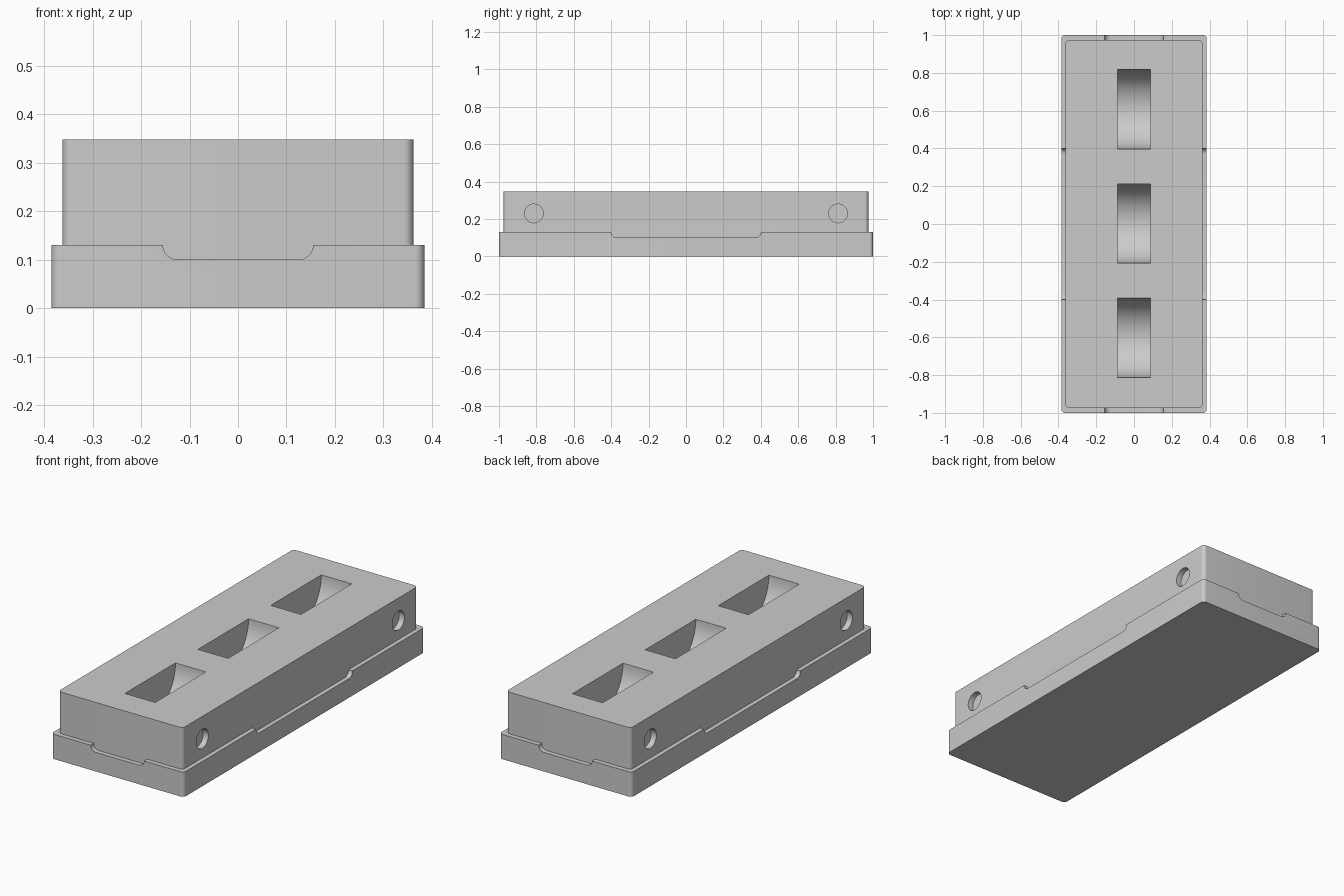
import bpy, bmesh
from math import pi, sin, cos
from mathutils import Matrix

if "Cube" in bpy.data.objects:
    bpy.data.objects.remove(bpy.data.objects["Cube"])

grey = bpy.data.materials.new("plain grey")
grey.use_nodes = True
colour = (0.6, 0.6, 0.6, 1)
grey.diffuse_color = colour
grey.node_tree.nodes["Principled BSDF"].inputs["Base Color"].default_value = colour

BASE_TOP, TOP = 0.13, 0.348
BODY_X = 0.362


def add_object(name, bm):
    bmesh.ops.recalc_face_normals(bm, faces=bm.faces)
    mesh = bpy.data.meshes.new(name)
    bm.to_mesh(mesh)
    bm.free()
    mesh.materials.append(grey)
    ob = bpy.data.objects.new(name, mesh)
    bpy.context.collection.objects.link(ob)
    return ob


def rounded_block(name, hx, hy, z0, z1, radius):
    """Box with rounded upright edges."""
    bm = bmesh.new()
    bmesh.ops.create_cube(bm, size=1)
    for v in bm.verts:
        v.co = (v.co.x * 2 * hx, v.co.y * 2 * hy, z0 if v.co.z < 0 else z1)
    upright = [e for e in bm.edges
               if abs(e.verts[0].co.z - e.verts[1].co.z) > 0.01]
    bmesh.ops.bevel(bm, geom=upright, offset=radius, segments=8,
                    profile=0.5, affect='EDGES')
    return add_object(name, bm)


def cylinder_x(name, radius, length, centre):
    """Cylinder lying along x."""
    bm = bmesh.new()
    bmesh.ops.create_cone(bm, cap_ends=True, segments=96, radius1=radius,
                          radius2=radius, depth=length,
                          matrix=Matrix.Translation(centre)
                          @ Matrix.Rotation(pi / 2, 4, 'Y'))
    return add_object(name, bm)


def notch(name, half, reach, angle):
    """Slot with rounded lower corners, running right through."""
    r, floor = 0.03, 0.10
    arc = [(half - r + r * sin(a), floor + r - r * cos(a))
           for a in (pi / 2 * i / 10 for i in range(11))]
    right = arc + [(half, 0.2)]
    profile = right + [(-x, z) for x, z in reversed(right)]
    bm = bmesh.new()
    face = bm.faces.new([bm.verts.new((x, -reach, z)) for x, z in profile])
    ext = bmesh.ops.extrude_face_region(bm, geom=[face])
    moved = [g for g in ext["geom"] if isinstance(g, bmesh.types.BMVert)]
    bmesh.ops.translate(bm, verts=moved, vec=(0, 2 * reach, 0))
    bm.transform(Matrix.Rotation(angle, 4, 'Z'))
    return add_object(name, bm)


def cut(ob, cutters):
    bpy.context.view_layer.objects.active = ob
    for c in cutters:
        c.hide_render = True
        mod = ob.modifiers.new("cut", 'BOOLEAN')
        mod.operation = 'DIFFERENCE'
        mod.solver = 'EXACT'
        mod.object = c
        bpy.ops.object.modifier_apply(modifier=mod.name)
        bpy.data.objects.remove(c)


def smooth(ob):
    bpy.ops.object.select_all(action='DESELECT')
    ob.select_set(True)
    bpy.context.view_layer.objects.active = ob
    bpy.ops.object.shade_smooth_by_angle(angle=pi / 6)


# Wide base tray with a finger notch in each side
base = rounded_block("base_tray", 0.385, 1.0, 0, BASE_TOP, 0.02)
cut(base, [notch("end_notch_cutter", 0.155, 1.2, 0),
           notch("side_notch_cutter", 0.40, 0.6, pi / 2)])

# Upper block with three scooped pockets and round side sockets
body = rounded_block("upper_block", BODY_X, 0.975, 0.05, TOP, 0.02)
cutters = [cylinder_x("pocket_cutter", 0.21, 0.176, (0, y, TOP))
           for y in (-0.603, 0.003, 0.607)]
cutters += [cylinder_x("socket_cutter", 0.05, 0.06, (sx * BODY_X, sy * 0.813, 0.23))
            for sx in (-1, 1) for sy in (-1, 1)]
cut(body, cutters)

smooth(base)
smooth(body)
